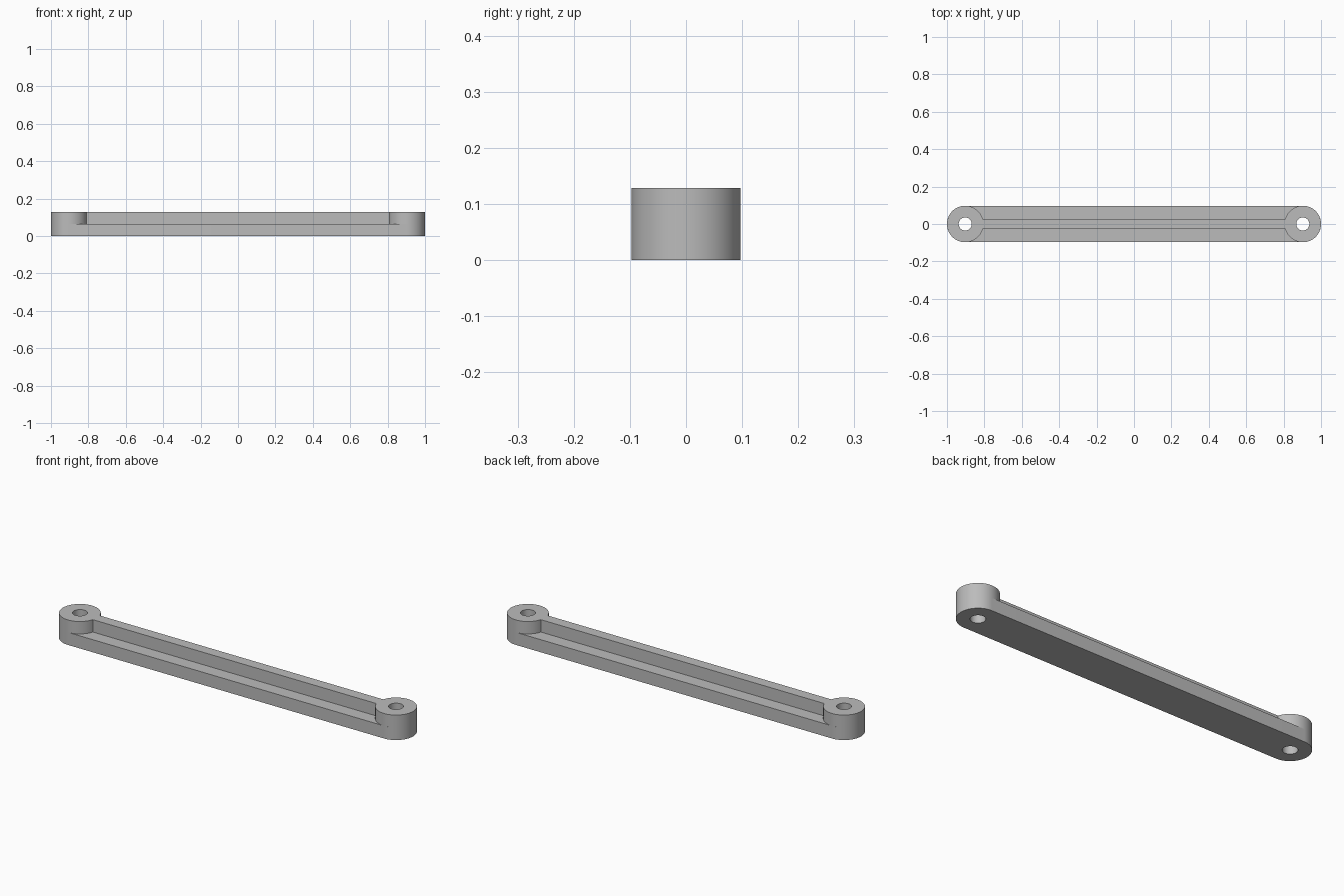
import bpy
import math

cube = bpy.data.objects.get("Cube")
if cube:
    bpy.data.objects.remove(cube, do_unlink=True)

RADIUS = 0.0975          # rounded ends and bosses
CENTRE = 1 - RADIUS      # pivot hole position along x
HOLE = 0.035
RIB = 0.028              # half width of the raised rib
BASE_TOP = 0.065
TOP = 0.129

grey = bpy.data.materials.new("plain_grey")
grey.use_nodes = True
colour = (0.5, 0.5, 0.5, 1)
grey.diffuse_color = colour
grey.node_tree.nodes["Principled BSDF"].inputs["Base Color"].default_value = colour


def arc(cx, radius, start, end, steps):
    """Points on an arc around (cx, 0)."""
    angles = [start + (end - start) * i / steps for i in range(steps + 1)]
    return [(cx + radius * math.cos(a), radius * math.sin(a)) for a in angles]


def link_outline(opening):
    """Two round ends joined by straight sides; opening is the half angle left out."""
    right = arc(CENTRE, RADIUS, -math.pi + opening, math.pi - opening, 64)
    return right + [(-x, -y) for x, y in right]


def plate(name, outline, bottom, top):
    """Extrude an outline with both pivot holes into a solid plate."""
    curve = bpy.data.curves.new(name, "CURVE")
    curve.dimensions = "2D"
    curve.fill_mode = "BOTH"
    curve.extrude = (top - bottom) / 2
    holes = [arc(s * CENTRE, HOLE, 0, math.tau, 48)[:-1] for s in (-1, 1)]
    for loop in [outline] + holes:
        spline = curve.splines.new("POLY")
        spline.points.add(len(loop) - 1)
        for point, (x, y) in zip(spline.points, loop):
            point.co = (x, y, 0, 1)
        spline.use_cyclic_u = True
    curve.materials.append(grey)
    obj = bpy.data.objects.new(name, curve)
    bpy.context.collection.objects.link(obj)
    obj.location.z = (bottom + top) / 2

    bpy.ops.object.select_all(action="DESELECT")
    obj.select_set(True)
    bpy.context.view_layer.objects.active = obj
    bpy.ops.object.convert(target="MESH")
    # Weld the caps to the walls
    bpy.ops.object.mode_set(mode="EDIT")
    bpy.ops.mesh.select_all(action="SELECT")
    bpy.ops.mesh.remove_doubles(threshold=0.0001)
    bpy.ops.mesh.normals_make_consistent(inside=False)
    bpy.ops.object.mode_set(mode="OBJECT")
    bpy.ops.object.shade_smooth_by_angle(angle=math.radians(30))


# Wide lower bar with fully rounded ends
plate("base_bar", link_outline(math.pi / 2), 0, BASE_TOP)

# Narrow rib joining the two round bosses
plate("rib_and_bosses", link_outline(math.asin(RIB / RADIUS)), BASE_TOP, TOP)
